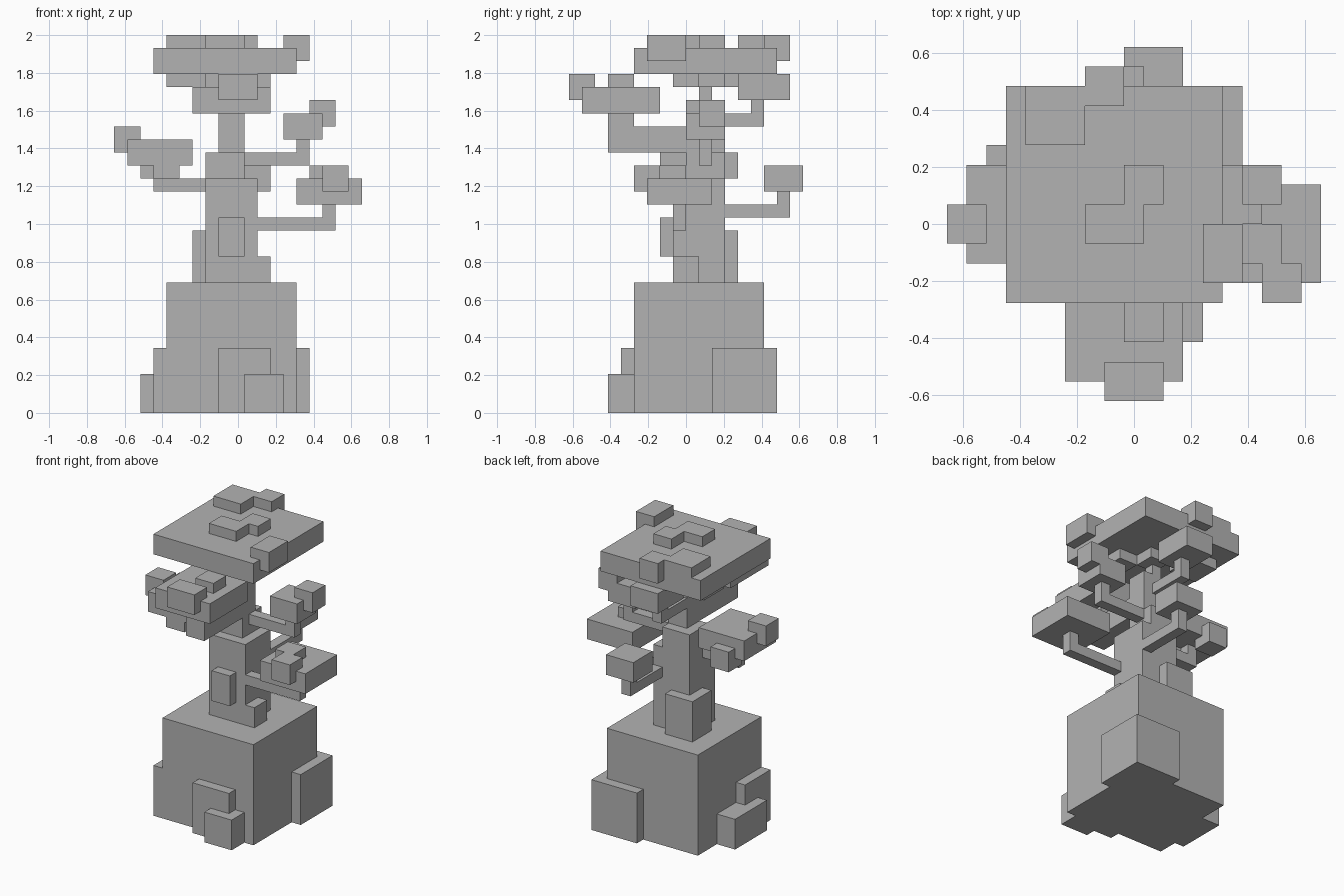
import bpy
import bmesh
from mathutils import Vector

cube = bpy.data.objects.get("Cube")
if cube:
    bpy.data.objects.remove(cube, do_unlink=True)

# One grid cell; the model is 29 cells tall
CELL = 2 / 29

stone_grey = bpy.data.materials.new("stone_grey")
stone_grey.use_nodes = True
stone_grey.diffuse_color = (0.45, 0.45, 0.45, 1)
shader = stone_grey.node_tree.nodes["Principled BSDF"]
shader.inputs["Base Color"].default_value = stone_grey.diffuse_color
shader.inputs["Roughness"].default_value = 0.9


def block(name, x, y, z):
    """Box spanning the given cell ranges on each axis."""
    spans = (x, y, z)
    size = Vector([b - a for a, b in spans])
    middle = Vector([(a + b) / 2 for a, b in spans]) - Vector((0.5, 0, 0))
    bm = bmesh.new()
    bmesh.ops.create_cube(bm, size=1)
    bmesh.ops.scale(bm, vec=size * CELL, verts=bm.verts)
    bmesh.ops.translate(bm, vec=middle * CELL, verts=bm.verts)
    mesh = bpy.data.meshes.new(name)
    bm.to_mesh(mesh)
    bm.free()
    mesh.materials.append(stone_grey)
    obj = bpy.data.objects.new(name, mesh)
    bpy.context.collection.objects.link(obj)
    return obj


# Rock base with outcrops on each side
block("rock", x=(-5, 5), y=(-4, 6), z=(0, 10))
block("rock_front_tall", x=(-1, 3), y=(-5, -4), z=(0, 5))
block("rock_front_low", x=(1, 4), y=(-6, -4), z=(0, 3))
block("rock_back_corner", x=(1, 6), y=(2, 7), z=(0, 5))
block("rock_right_tall", x=(-6, -5), y=(-4, 0), z=(0, 5))
block("rock_right_low", x=(-7, -5), y=(-2, 3), z=(0, 3))

# Trunk in three narrowing steps, with roots and a knot
block("trunk_lower", x=(-2, 2), y=(-1, 3), z=(10, 18))
block("trunk_middle", x=(-2, 1), y=(0, 3), z=(18, 20))
block("trunk_upper", x=(-1, 1), y=(0, 2), z=(20, 24))
block("trunk_tip", x=(-1, 0), y=(1, 2), z=(24, 26))
block("trunk_knot", x=(-1, 1), y=(-2, -1), z=(12, 15))
block("root_back", x=(-3, 0), y=(1, 4), z=(10, 14))
block("root_left", x=(2, 3), y=(-1, 1), z=(10, 12))

# Branches, each turning up into its foliage
block("branch_left_low", x=(2, 8), y=(-1, 0), z=(14, 15))
block("branch_left_low_riser", x=(7, 8), y=(-1, 0), z=(15, 16))
block("branch_left_high", x=(1, 6), y=(1, 2), z=(19, 20))
block("branch_left_high_riser", x=(5, 6), y=(1, 2), z=(20, 21))
block("branch_right", x=(-6, -2), y=(0, 1), z=(17, 18))
block("branch_right_riser", x=(-6, -5), y=(0, 1), z=(18, 19))
block("branch_front", x=(-1, 1), y=(-6, 0), z=(20, 22))
block("branch_front_riser", x=(-1, 1), y=(-6, -4), z=(22, 23))
block("branch_back_low", x=(1, 2), y=(3, 8), z=(15, 16))
block("branch_back_low_riser", x=(1, 2), y=(7, 8), z=(16, 17))
block("branch_back_high", x=(-1, 0), y=(2, 6), z=(22, 23))
block("branch_back_high_riser", x=(-1, 0), y=(5, 6), z=(23, 24))

# Left foliage
block("foliage_left_low", x=(5, 10), y=(-3, 2), z=(16, 18))
block("foliage_left_low_corner", x=(7, 9), y=(-4, -2), z=(17, 19))
block("foliage_left_low_top", x=(6, 8), y=(-2, 0), z=(18, 19))
block("foliage_left_high", x=(4, 7), y=(0, 3), z=(21, 23))
block("foliage_left_high_tuft", x=(6, 8), y=(1, 3), z=(22, 24))

# Right foliage
block("foliage_right", x=(-8, -3), y=(-2, 3), z=(19, 21))
block("foliage_right_tuft", x=(-9, -7), y=(-1, 1), z=(20, 22))
block("foliage_right_back_tuft", x=(-7, -5), y=(2, 4), z=(18, 20))
block("foliage_right_under", x=(-6, -4), y=(-2, 0), z=(18, 19))

# Front and back foliage
block("foliage_front", x=(-3, 3), y=(-8, -2), z=(23, 25))
block("foliage_front_tuft", x=(-1, 2), y=(-9, -7), z=(24, 26))
block("foliage_front_top", x=(0, 2), y=(-6, -4), z=(25, 26))
block("foliage_back_low", x=(0, 3), y=(6, 9), z=(17, 19))
block("foliage_back_high", x=(-2, 1), y=(4, 8), z=(24, 26))

# Wide top canopy with tufts above and below
block("canopy", x=(-6, 5), y=(-4, 7), z=(26, 28))
block("canopy_front_tuft", x=(4, 6), y=(-3, 0), z=(27, 29))
block("canopy_back_tuft", x=(-2, 0), y=(6, 8), z=(27, 29))
block("canopy_back_top", x=(-5, -2), y=(4, 7), z=(28, 29))
block("canopy_middle_top", x=(-2, 1), y=(-1, 1), z=(28, 29))
block("canopy_middle_top_back", x=(0, 2), y=(1, 3), z=(28, 29))
block("canopy_under_middle", x=(-1, 1), y=(1, 3), z=(25, 26))
block("canopy_under_left", x=(1, 3), y=(-1, 1), z=(25, 26))
block("canopy_under_right", x=(-5, -2), y=(2, 5), z=(25, 26))
